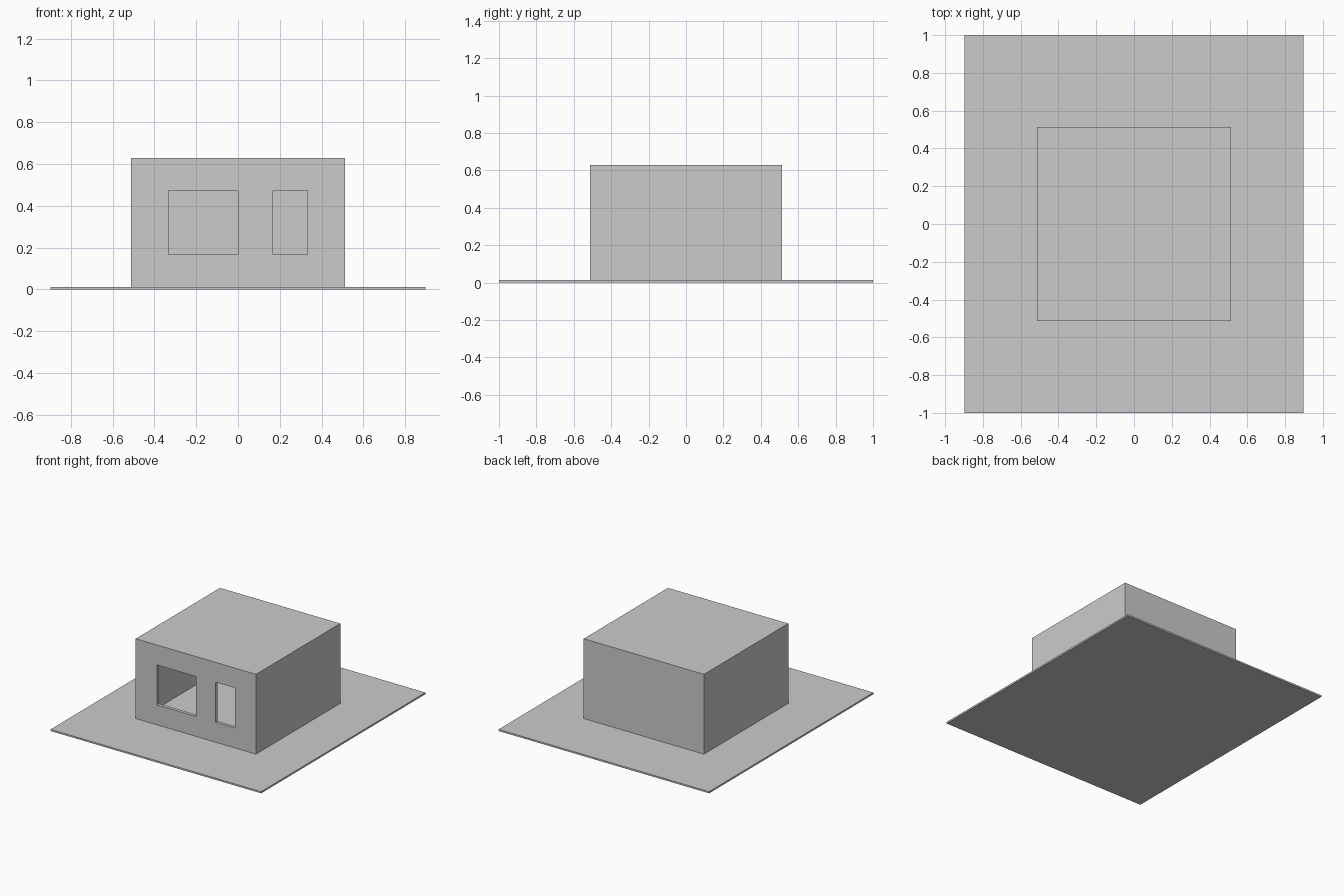
import bpy

if "Cube" in bpy.data.objects:
    bpy.data.objects.remove(bpy.data.objects["Cube"])

U = 1 / 39  # design unit: half the plot length is 39 units


def box(name, x0, x1, y0, y1, z0, z1):
    bpy.ops.mesh.primitive_cube_add(size=1)
    ob = bpy.context.object
    ob.name = name
    ob.scale = ((x1 - x0) * U, (y1 - y0) * U, (z1 - z0) * U)
    ob.location = ((x0 + x1) / 2 * U, (y0 + y1) / 2 * U, (z0 + z1) / 2 * U)
    bpy.ops.object.transform_apply(location=True, rotation=True, scale=True)
    return ob


def cut(target, cutter):
    mod = target.modifiers.new(cutter.name, 'BOOLEAN')
    mod.operation = 'DIFFERENCE'
    mod.solver = 'EXACT'
    mod.object = cutter
    bpy.context.view_layer.objects.active = target
    bpy.ops.object.modifier_apply(modifier=mod.name)
    bpy.data.objects.remove(cutter, do_unlink=True)


# Thin ground plate
box("ground_plate", -35, 35, -39, 39, 0, 0.5)

# Hollow house shell: walls and flat roof, open underneath onto the plate
house = box("house_shell", -20, 20, -20, 20, 0.5, 24.5)
cut(house, box("room_cutter", -19, 19, -19, 19, -1, 23.5))

# Front window openings
for name, x0, x1 in (("wide_window", -13, 0), ("narrow_window", 6.5, 13)):
    cut(house, box(name + "_cutter", x0, x1, -22, -17, 6.5, 18.5))
